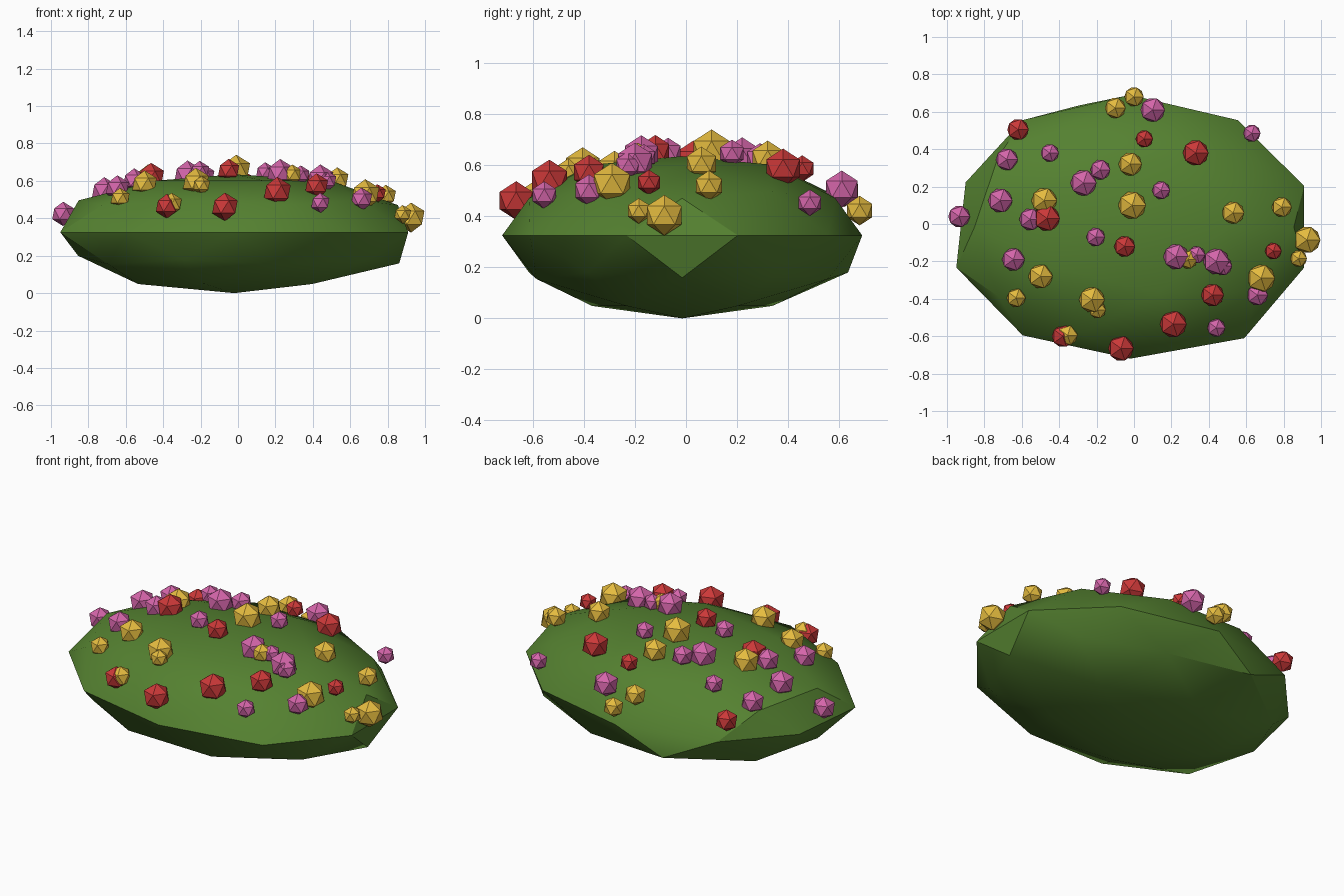
import bpy, math
from mathutils import Vector


def material(name, rgb):
    m = bpy.data.materials.new(name)
    m.diffuse_color = (*rgb, 1)
    return m


GREEN = material("leaf_green", (0.09, 0.22, 0.03))
COLOURS = {
    "yellow": material("petal_yellow", (0.78, 0.50, 0.05)),
    "red": material("petal_red", (0.60, 0.04, 0.04)),
    "pink": material("petal_pink", (0.66, 0.13, 0.40)),
}

# Bush: squashed icosphere with a few gentle dents
bpy.ops.mesh.primitive_ico_sphere_add(subdivisions=2, radius=1)
bush = bpy.context.object
bush.name = "bush"
for v in bush.data.vertices:
    c = v.co.copy()
    v.co = (c.x * 0.978 - 0.02, c.y * 0.705 - 0.015, 0.325 + c.z * (0.31 if c.z > 0.95 else 0.325))
nudges = [((0.81, 0, 0.155), (0.05, 0, 0.005)),
          ((-0.89, 0, 0.18), (0.04, 0, 0.02)),
          ((-0.29, 0.585, 0.18), (0, 0.05, 0)),
          ((0.555, -0.585, 0.325), (0.035, -0.025, 0)),
          ((-0.595, -0.585, 0.325), (0.0, -0.01, 0)),
          ((-0.95, 0.2, 0.325), (0.05, 0.02, 0))]
for near, shift in nudges:
    v = min(bush.data.vertices, key=lambda q: (q.co - Vector(near)).length)
    v.co += Vector(shift)
bush.data.materials.append(GREEN)
bpy.ops.object.shade_smooth_by_angle(angle=math.radians(30))

# Flowers: x, y, radius, grouped by colour; height follows the dome
FLOWERS = {
    "yellow": [(-0.10, 0.62, .062), (0, 0.68, .058), (-0.02, 0.32, .07), (-0.01, 0.10, .083),
               (-0.48, 0.125, .077), (0.53, 0.06, .067), (0.79, 0.09, .06), (0.925, -0.085, .08),
               (0.88, -0.185, .05), (0.68, -0.29, .083), (0.29, -0.19, .055), (-0.50, -0.28, .073),
               (-0.63, -0.395, .056), (-0.225, -0.405, .077), (-0.195, -0.46, .05), (-0.355, -0.595, .06)],
    "red": [(-0.62, 0.505, .064), (0.055, 0.455, .052), (0.33, 0.38, .077), (-0.465, 0.03, .077),
            (-0.05, -0.12, .063), (0.745, -0.145, .05), (0.42, -0.38, .068), (0.21, -0.535, .08),
            (-0.07, -0.665, .076), (-0.38, -0.60, .066)],
    "pink": [(0.10, 0.61, .073), (0.63, 0.485, .052), (-0.45, 0.38, .054), (-0.68, 0.345, .066),
             (-0.18, 0.29, .06), (-0.27, 0.22, .078), (0.145, 0.18, .054), (-0.715, 0.125, .073),
             (-0.555, 0.025, .066), (-0.935, 0.04, .065), (-0.205, -0.07, .056), (-0.645, -0.19, .068),
             (0.225, -0.175, .076), (0.335, -0.165, .052), (0.44, -0.20, .078), (0.475, -0.225, .056),
             (0.66, -0.38, .063), (0.44, -0.555, .054)],
}
for colour, spots in FLOWERS.items():
    for i, (x, y, r) in enumerate(spots):
        z = 0.325 + 0.335 * math.sqrt(max(0.055, 1 - (x / 0.98) ** 2 - (y / 0.73) ** 2))
        if x > 0.85 or y > 0.65:
            z -= 0.025
        bpy.ops.mesh.primitive_ico_sphere_add(subdivisions=1, radius=r, location=(x, y, z))
        flower = bpy.context.object
        flower.name = f"{colour}_flower_{i + 1}"
        flower.data.materials.append(COLOURS[colour])
